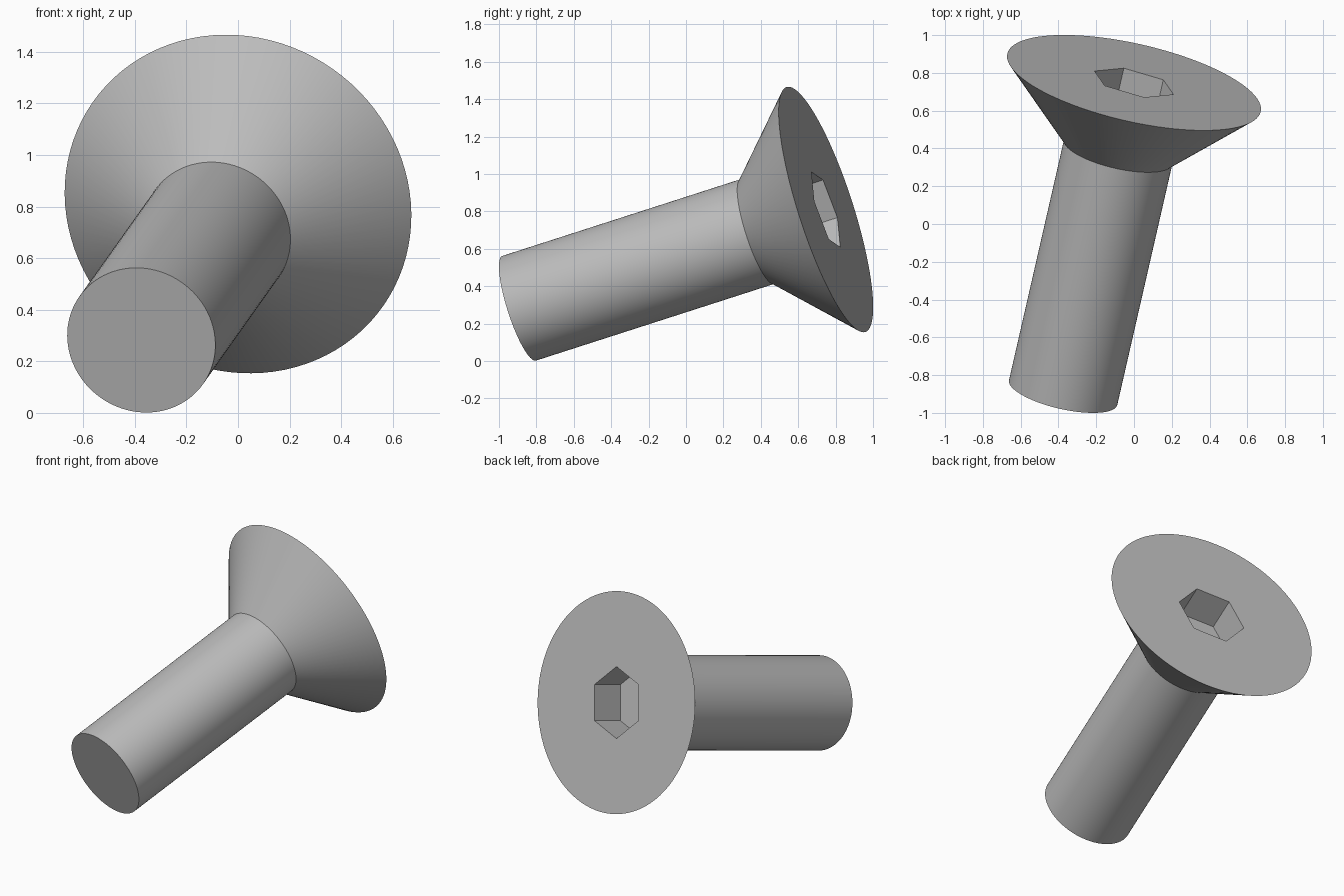
import bpy, bmesh
from math import sin, cos, pi
from mathutils import Vector, Matrix

cube = bpy.data.objects.get("Cube")
if cube:
    bpy.data.objects.remove(cube)

SEGMENTS = 96
SHAFT_R, HEAD_R, SOCKET_R = 0.294, 0.688, 0.222
HEAD_H, SOCKET_DEPTH = 0.394, 0.226

# Tilted frame: local z runs along the screw, origin at the middle of the head face
tip, top = Vector((-0.375, -0.892, 0.282)), Vector((0, 0.748, 0.81))
axis = (top - tip).normalized()
length = (top - tip).length
side = axis.cross(Vector((0.242, -0.346, 0.906))).normalized()
corner = side.cross(axis)
frame = Matrix((corner, side, axis)).transposed().to_4x4()
frame.translation = top

steel = bpy.data.materials.new("steel grey")
steel.use_nodes = True
steel.diffuse_color = (0.5, 0.5, 0.5, 1)
steel.node_tree.nodes["Principled BSDF"].inputs["Base Color"].default_value = (0.5, 0.5, 0.5, 1)


def ring(bm, radius, z, count):
    return [bm.verts.new((radius * cos(2 * pi * i / count), radius * sin(2 * pi * i / count), z))
            for i in range(count)]


def wall(bm, low, high):
    n = len(low)
    for i in range(n):
        j = (i + 1) % n
        bm.faces.new((low[i], low[j], high[j], high[i]))


def finish(bm, name):
    mesh = bpy.data.meshes.new(name)
    bm.to_mesh(mesh)
    bm.free()
    obj = bpy.data.objects.new(name, mesh)
    bpy.context.collection.objects.link(obj)
    mesh.materials.append(steel)
    obj.matrix_world = frame
    bpy.ops.object.select_all(action="DESELECT")
    obj.select_set(True)
    bpy.context.view_layer.objects.active = obj
    bpy.ops.object.shade_smooth_by_angle(angle=pi / 7)


# Plain shaft with a flat end
bm = bmesh.new()
end = ring(bm, SHAFT_R, -length, SEGMENTS)
wall(bm, end, ring(bm, SHAFT_R, -HEAD_H, SEGMENTS))
bm.faces.new(end[::-1])
finish(bm, "shaft")

# Countersunk head with a hexagonal socket
bm = bmesh.new()
rim = ring(bm, HEAD_R, 0, SEGMENTS)
wall(bm, ring(bm, SHAFT_R, -HEAD_H, SEGMENTS), rim)
mouth = ring(bm, SOCKET_R, 0, 6)
floor = ring(bm, SOCKET_R, -SOCKET_DEPTH, 6)
wall(bm, mouth, floor)
bm.faces.new(floor)

# Flat face between rim and socket: a fan per socket side, joined by one triangle per corner
step = SEGMENTS // 6
for k in range(6):
    a, b = mouth[k], mouth[(k + 1) % 6]
    middle = k * step + step // 2
    for i in range(middle - step, middle):
        bm.faces.new((a, rim[i % SEGMENTS], rim[(i + 1) % SEGMENTS]))
    bm.faces.new((a, rim[middle], b))
finish(bm, "head")
